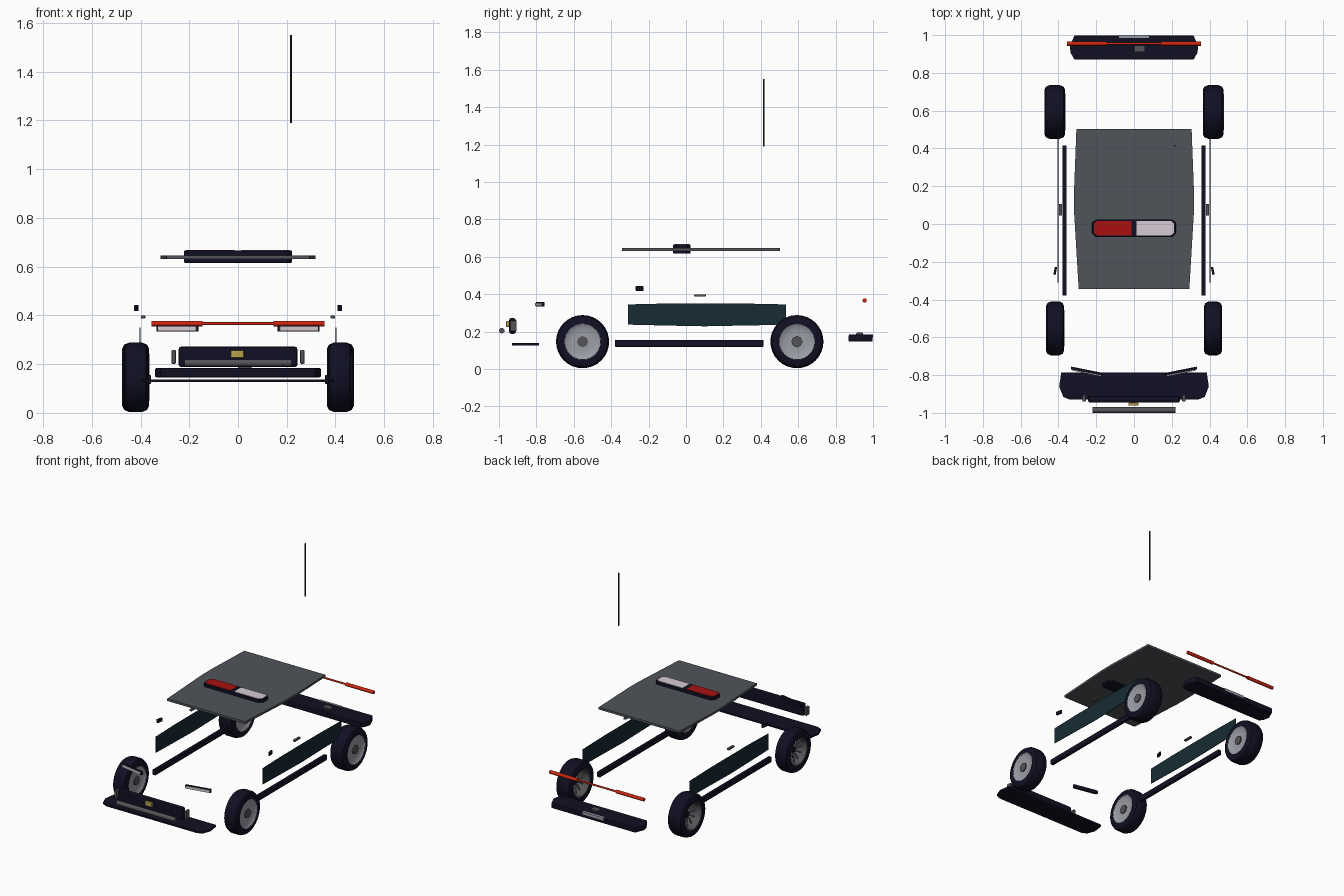
import bpy, bmesh, math
from mathutils import Matrix, Vector

if "Cube" in bpy.data.objects:
    bpy.data.objects.remove(bpy.data.objects["Cube"])


def material(name, r, g, b):
    m = bpy.data.materials.new(name)
    m.use_nodes = True
    m.diffuse_color = (r, g, b, 1)
    m.node_tree.nodes["Principled BSDF"].inputs["Base Color"].default_value = (r, g, b, 1)
    return m


NAVY = material("navy black", .005, .005, .017)
ROOF = material("roof grey", .08, .087, .1)
TEAL = material("dark teal", .008, .025, .034)
RIM = material("rim silver", .33, .34, .38)
STEEL = material("dark steel", .09, .09, .095)
RED = material("beacon red", .4, .005, .005)
TAIL = material("tail red", .62, .02, .005)
WHITE = material("lens white", .68, .6, .66)
GOLD = material("amber", .5, .36, .08)
BLACK = material("antenna black", .02, .02, .02)


def finish(name, bm, mats, smooth=False):
    bmesh.ops.recalc_face_normals(bm, faces=bm.faces)
    me = bpy.data.meshes.new(name)
    bm.to_mesh(me)
    bm.free()
    ob = bpy.data.objects.new(name, me)
    bpy.context.collection.objects.link(ob)
    for m in mats:
        me.materials.append(m)
    if smooth:
        bpy.ops.object.select_all(action='DESELECT')
        ob.select_set(True)
        bpy.context.view_layer.objects.active = ob
        bpy.ops.object.shade_smooth_by_angle(angle=math.radians(40))
    return ob


def box(name, centre, size, mat, turn=0, bevel=0):
    bm = bmesh.new()
    bmesh.ops.create_cube(bm, size=1, matrix=Matrix.Translation(centre)
                          @ Matrix.Rotation(turn, 4, 'Z') @ Matrix.Diagonal((*size, 1)))
    if bevel:
        bmesh.ops.bevel(bm, geom=bm.edges[:], offset=bevel, segments=2,
                        profile=.5, affect='EDGES')
    return finish(name, bm, [mat])


def slab(name, outline, z0, z1, mat, bevel=0):
    """Extrude an x, y outline upwards, with optional soft edges."""
    bm = bmesh.new()
    face = bm.faces.new([bm.verts.new((x, y, z0)) for x, y in outline])
    top = bmesh.ops.extrude_face_region(bm, geom=[face])["geom"]
    bmesh.ops.translate(bm, vec=(0, 0, z1 - z0),
                        verts=[v for v in top if isinstance(v, bmesh.types.BMVert)])
    if bevel:
        rims = [e for e in bm.edges if abs(e.verts[0].co.z - e.verts[1].co.z) < 1e-5]
        bmesh.ops.bevel(bm, geom=rims, offset=bevel, segments=2, profile=.5, affect='EDGES')
    return finish(name, bm, [mat])


def mirrored(points):
    return points + [(-x, y) for x, y in reversed(points)]


def rod(name, centre, radius, length, axis, mat, sides=12):
    bm = bmesh.new()
    turn = Vector((0, 0, 1)).rotation_difference(Vector(axis)).to_matrix().to_4x4()
    bmesh.ops.create_cone(bm, cap_ends=True, segments=sides, radius1=radius, radius2=radius,
                          depth=length, matrix=Matrix.Translation(centre) @ turn)
    return finish(name, bm, [mat], True)


def lathe(name, profile, centre, mat, closed, sides=32):
    """Spin an (x, radius) profile around the x axis."""
    bm = bmesh.new()
    vs = [bm.verts.new((x, 0, r)) for x, r in profile]
    pairs = list(zip(vs, vs[1:])) + ([(vs[-1], vs[0])] if closed else [])
    edges = [bm.edges.new(p) for p in pairs]
    bmesh.ops.spin(bm, geom=vs + edges, cent=(0, 0, 0), axis=(1, 0, 0),
                   angle=math.tau, steps=sides)
    bmesh.ops.remove_doubles(bm, verts=bm.verts, dist=1e-4)
    bmesh.ops.translate(bm, vec=centre, verts=bm.verts)
    return finish(name, bm, [mat], True)


# Wheels: all four face the same way, disc on +x and open barrel on -x
def wheel(name, x, y, w):
    R, c = .142, (x, y, .146)
    tyre = [(-w, .094), (-w, .118), (-w * .85, .134), (-w * .5, R), (w * .5, R),
            (w * .85, .134), (w, .118), (w, .094)]
    lathe(name + "_tyre", tyre, c, NAVY, True)
    lathe(name + "_barrel", [(-w * .98, .1), (-w * .9, .088), (w * .6, .084)], c, STEEL, False)
    lathe(name + "_disc", [(w * 1.02, .097), (w * .9, .088), (w * .75, .06), (w * .8, .03),
                           (w * .8, 0)], c, RIM, False)
    rod(name + "_hub", (x + w * .8, y, .146), .03, w * .3, (1, 0, 0), STEEL, 8)
    # Wire spokes behind the disc
    bm = bmesh.new()
    for i in range(12):
        m = (Matrix.Translation((x - w * .1, y, .146)) @ Matrix.Rotation(i * math.tau / 12, 4, 'X')
             @ Matrix.Translation((0, 0, .055)) @ Matrix.Diagonal((.006, .007, .066, 1)))
        bmesh.ops.create_cube(bm, size=1, matrix=m)
    finish(name + "_spokes", bm, [RIM])
    lathe(name + "_back_plate", [(w * .7, .086), (w * .7, 0)], c, NAVY, False)


for side, s in (("right", -1), ("left", 1)):
    wheel("front_" + side + "_wheel", s * .418, -.553, .048)
    wheel("rear_" + side + "_wheel", s * .42, .593, .055)

    # Side parts
    box(side + "_sill", (s * .368, .018, .137), (.022, .795, .037), NAVY, bevel=.004)
    bm = bmesh.new()
    pts = [(-.31, .345), (-.1, .35), (.3, .35), (.535, .345), (.535, .265), (.48, .235),
           (.35, .233), (.1, .228), (-.1, .232), (-.31, .237)]
    f = bm.faces.new([bm.verts.new((s * .4, y, z)) for y, z in pts])
    out = bmesh.ops.extrude_face_region(bm, geom=[f])["geom"]
    bmesh.ops.translate(bm, vec=(s * .004, 0, 0),
                        verts=[v for v in out if isinstance(v, bmesh.types.BMVert)])
    finish(side + "_door_panel", bm, [TEAL])
    box(side + "_door_handle", (s * .389, .075, .393), (.018, .062, .012), STEEL, bevel=.003)
    box(side + "_mirror", (s * .417, -.248, .43), (.012, .042, .025), NAVY, s * .2, .003)

    # Headlamp: dark case with a pale lens on the front
    tilt = s * .2
    box(side + "_lamp_case", (s * .248, -.779, .346), (.175, .014, .024), NAVY, tilt, .003)
    box(side + "_lamp_lens", (s * .248 + .008 * math.sin(tilt), -.787, .345),
        (.16, .009, .017), WHITE, tilt)

    # Bumper posts and thick ends of the tail light
    box(side + "_bumper_post", (s * .264, -.923, .23), (.018, .036, .058), STEEL, bevel=.005)
    rod(side + "_tail_light", (s * .25, .955, .366), .0115, .21, (1, 0, 0), TAIL)

rod("tail_light_link", (0, .955, .366), .006, .32, (1, 0, 0), TAIL)

# Front end
slab("front_splitter", mirrored([(.34, -.93), (.375, -.915), (.396, -.86), (.385, -.785),
                                 (.25, -.785)]), .126, .138, NAVY)
box("front_bumper_block", (0, -.928, .23), (.488, .036, .085), NAVY, bevel=.012)
rod("front_push_bar", (0, -.985, .205), .015, .44, (1, 0, 0), STEEL)
box("front_badge_plate", (-.003, -.954, .241), (.054, .016, .032), GOLD, bevel=.005)

# Rear bumper with plate strip and latch
slab("rear_bumper", mirrored([(.315, .87), (.335, .905), (.34, .94), (.315, .998)]),
     .146, .184, NAVY, .005)
box("rear_plate_strip", (0, .992, .176), (.16, .015, .018), RIM)
box("rear_latch", (.028, .928, .187), (.055, .036, .014), STEEL, bevel=.004)

# Roof panel and antenna
slab("roof", mirrored([(.293, -.343), (.317, .06), (.318, .16), (.305, .503)]),
     .631, .646, ROOF)
rod("antenna", (.217, .415, 1.37), .0045, .36, (0, 0, 1), BLACK, 8)


# Beacon bar: dark base with two coloured lenses set in the top
def capsule(x0, x1, h, cut):
    c = -.022
    return [(x0, c - h), (x1 - cut, c - h), (x1, c - h * .6), (x1, c + h * .6),
            (x1 - cut, c + h), (x0, c + h)]


slab("beacon_base", mirrored(capsule(0, .222, .047, .02)[1:5]), .616, .666, NAVY, .005)
lens = capsule(.014, .213, .039, .018)
slab("beacon_white_lens", lens, .66, .669, WHITE)
slab("beacon_red_lens", [(-x, y) for x, y in lens], .66, .669, RED)
